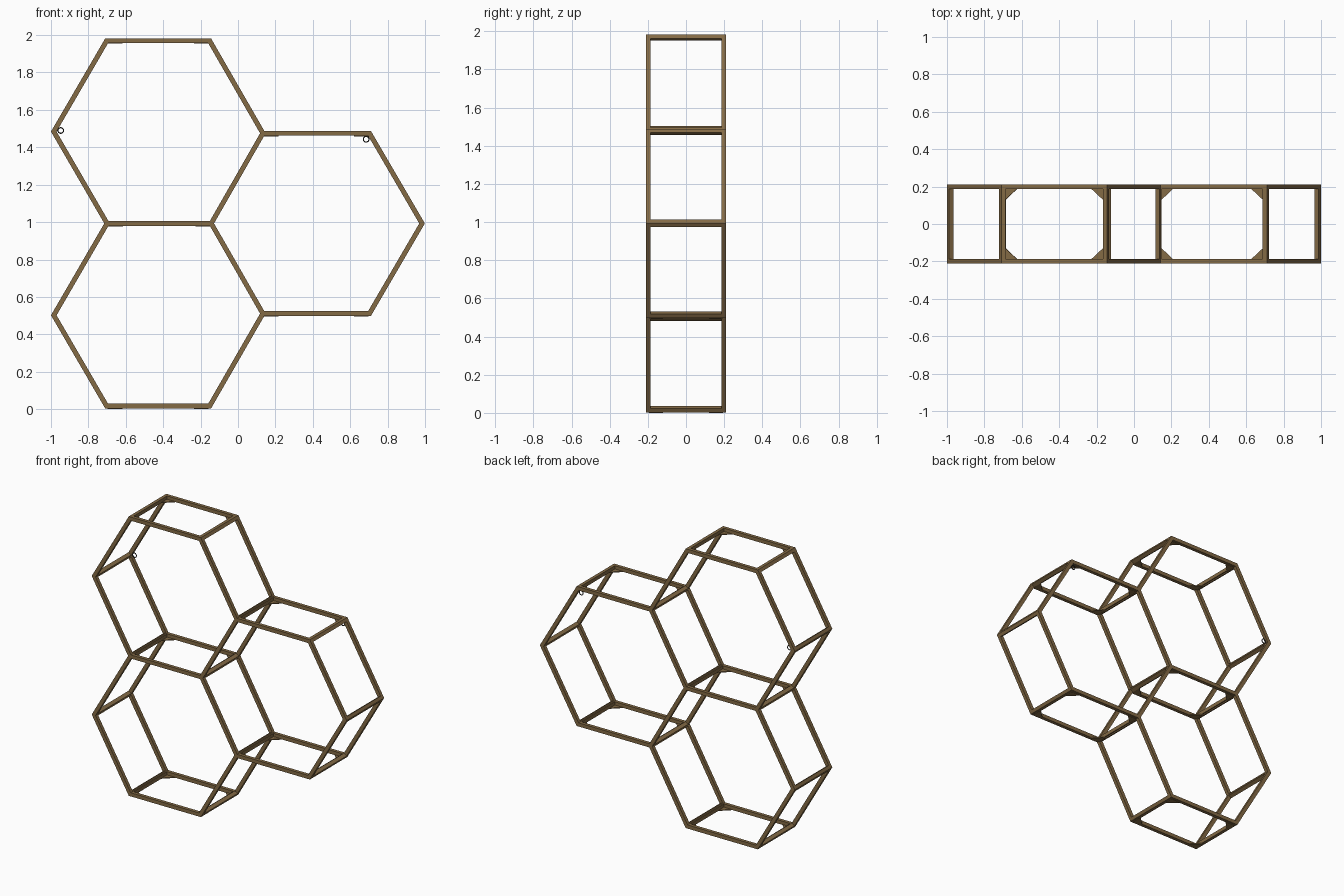
import bpy, bmesh, math
from mathutils import Vector

if "Cube" in bpy.data.objects:
    bpy.data.objects.remove(bpy.data.objects["Cube"])

W = 0.013            # half thickness of the bars
Y_OUT, Y_IN = 0.21, 0.186
MID = 0.993          # height of the shared middle bars


def material(name, rgb):
    m = bpy.data.materials.new(name)
    m.diffuse_color = (*rgb, 1)
    m.use_nodes = True
    m.node_tree.nodes["Principled BSDF"].inputs["Base Color"].default_value = m.diffuse_color
    return m


wood = material("brown_wood", (0.23, 0.145, 0.06))
dark = material("dark_metal", (0.03, 0.028, 0.025))


def prism(bm, outline, u):
    """Extrude a list of 3D points along the vector u."""
    low = [bm.verts.new(p) for p in outline]
    high = [bm.verts.new(Vector(p) + Vector(u)) for p in outline]
    bm.faces.new(low)
    bm.faces.new(high[::-1])
    n = len(low)
    for i in range(n):
        j = (i + 1) % n
        bm.faces.new((low[j], low[i], high[i], high[j]))


def finish(bm, name, mat):
    bmesh.ops.recalc_face_normals(bm, faces=bm.faces)
    me = bpy.data.meshes.new(name)
    bm.to_mesh(me)
    bm.free()
    me.materials.append(mat)
    ob = bpy.data.objects.new(name, me)
    bpy.context.collection.objects.link(ob)
    return ob


# Honeycomb joints in the front plane; the lower half mirrors the upper half
P = {"ml": (-0.70, MID), "mr": (-0.143, MID), "right": (0.984, MID)}
for key, x, dz in (("top_l", -0.702, 0.977), ("top_r", -0.152, 0.977),
                   ("side", -0.985, 0.491), ("join", 0.133, 0.482),
                   ("corner", 0.703, 0.482)):
    P[key + "_u"] = (x, MID + dz)
    P[key + "_d"] = (x, MID - dz)
P = {k: Vector(v) for k, v in P.items()}
edges = [("ml", "mr")]
for s in ("_u", "_d"):
    edges += [("top_l" + s, "top_r" + s), ("top_l" + s, "side" + s),
              ("side" + s, "ml"), ("top_r" + s, "join" + s),
              ("join" + s, "mr"), ("join" + s, "corner" + s),
              ("corner" + s, "right")]
near = {k: [b if a == k else a for a, b in edges if k in (a, b)] for k in P}


def end_points(a, b):
    """Mitred end at a of the bar a-b: left corner, joint, right corner."""
    d = (P[b] - P[a]).normalized()
    n = Vector((-d.y, d.x))
    out = []
    for side in (1, -1):
        has = any((P[c] - P[a]).dot(n) * side > 0.1 for c in near[a] if c != b)
        out.append(P[a] + n * side * W + d * (W / 1.732) * (1 if has else -1))
    return out[0], P[a], out[1], d, n


# Front and back honeycomb frames
for name, y in (("front_frame", -Y_OUT), ("back_frame", Y_IN)):
    bm = bmesh.new()
    for a, b in edges:
        l1, c1, r1, _, _ = end_points(a, b)
        l2, c2, r2, _, _ = end_points(b, a)
        pts = [l1, c1, r1, l2, c2, r2]
        prism(bm, [(p.x, y, p.y) for p in pts], (0, Y_OUT - Y_IN, 0))
    finish(bm, name, wood)

# Cross bars running front to back at every joint
bm = bmesh.new()
for k in P:
    for b in near[k]:
        l, c, r, d, n = end_points(k, b)
        e = P[k] + d * 0.015
        pts = [l, c, r, e - n * W, e + n * W]
        prism(bm, [(p.x, -Y_IN, p.y) for p in pts], (0, 2 * Y_IN, 0))
finish(bm, "cross_bars", wood)

# Triangular corner plates under the level bars
bm = bmesh.new()
for a, b in edges:
    if abs(P[a].y - P[b].y) > 0.01:
        continue
    for p, sx in ((P[a], 1), (P[b], -1)):
        z = p.y - W - 0.003
        for sy in (1, -1):
            prism(bm, [(p.x + sx * 0.005, sy * 0.195, z),
                       (p.x + sx * 0.084, sy * 0.195, z),
                       (p.x + sx * 0.005, sy * 0.121, z)], (0, 0, 0.006))
finish(bm, "corner_plates", wood)

# Small hanging rings with short stems at the back
for name, x, z, sx, sz in (("left_hook", -0.948, 1.490, -0.03, 0),
                           ("right_hook", 0.685, 1.443, 0, 0.03)):
    bpy.ops.mesh.primitive_torus_add(
        major_radius=0.015, minor_radius=0.003, major_segments=24,
        minor_segments=8, location=(x, 0.195, z), rotation=(math.pi / 2, 0, 0))
    ring = bpy.context.object
    ring.name = name + "_ring"
    ring.data.materials.append(dark)
    bpy.ops.object.shade_smooth_by_angle()
    bpy.ops.mesh.primitive_cylinder_add(
        vertices=8, radius=0.003, depth=0.02,
        location=(x + sx * 0.8, 0.195, z + sz * 0.8),
        rotation=(0, math.pi / 2 if sx else 0, 0))
    stem = bpy.context.object
    stem.name = name + "_stem"
    stem.data.materials.append(dark)
